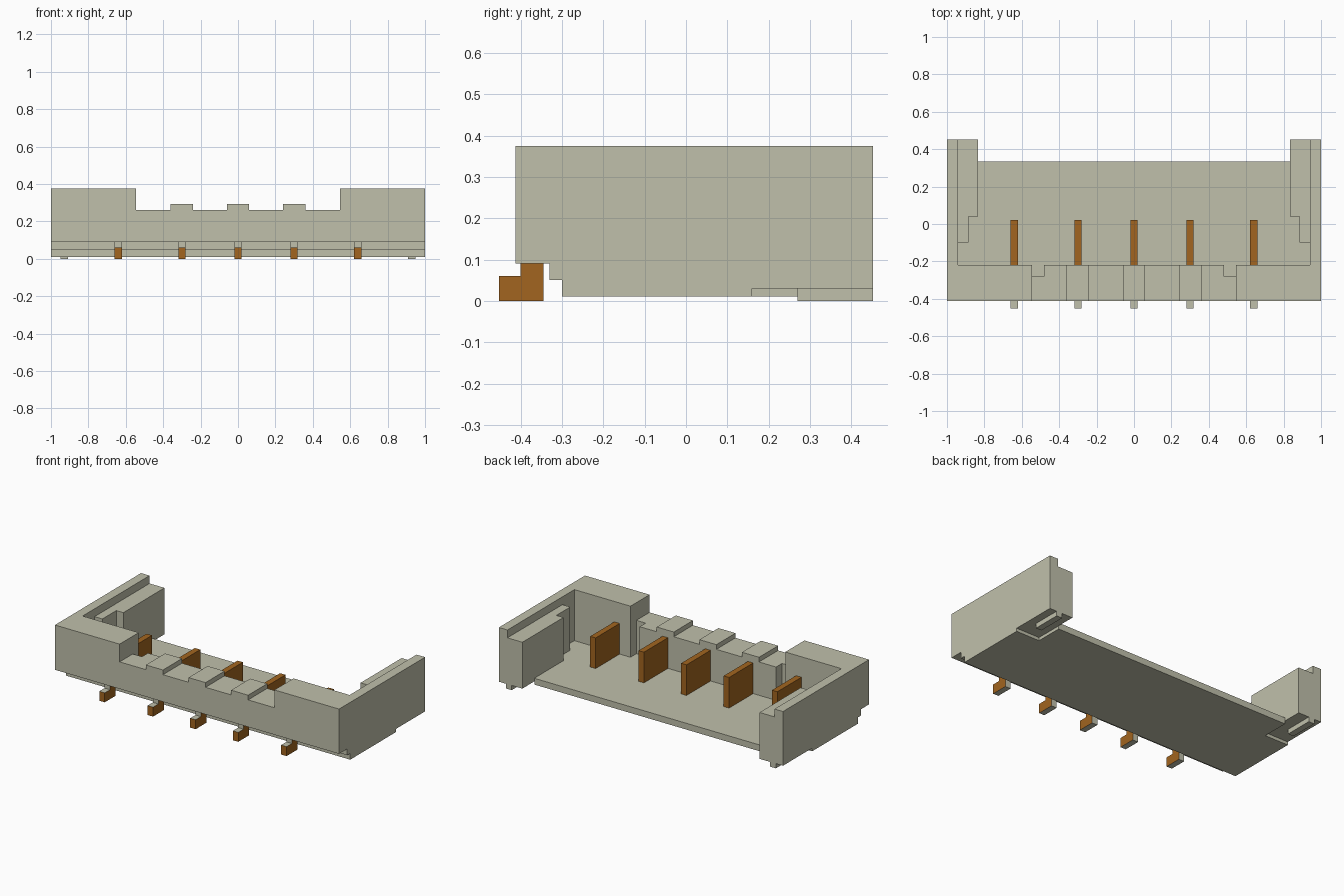
import bpy, bmesh
from mathutils import Vector

cube = bpy.data.objects.get("Cube")
if cube:
    bpy.data.objects.remove(cube, do_unlink=True)


def material(name, rgb):
    m = bpy.data.materials.new(name)
    m.diffuse_color = (*rgb, 1)
    m.use_nodes = True
    bsdf = next(n for n in m.node_tree.nodes if n.type == 'BSDF_PRINCIPLED')
    bsdf.inputs["Base Color"].default_value = (*rgb, 1)
    return m


PLASTIC = material("stone grey plastic", (0.53, 0.53, 0.41))
COPPER = material("copper brown metal", (0.36, 0.13, 0.014))


def prism(name, outline, axis, lo, hi, mats=(PLASTIC,), rule=None):
    """Extrude a 2D outline along an axis from lo to hi."""
    def place(a, b, c):
        return {'x': (c, a, b), 'y': (a, c, b), 'z': (a, b, c)}[axis]
    bm = bmesh.new()
    face = bm.faces.new([bm.verts.new(place(a, b, lo)) for a, b in outline])
    moved = bmesh.ops.extrude_face_region(bm, geom=[face])
    verts = [g for g in moved["geom"] if isinstance(g, bmesh.types.BMVert)]
    bmesh.ops.translate(bm, verts=verts, vec=Vector(place(0, 0, hi - lo)))
    bmesh.ops.recalc_face_normals(bm, faces=bm.faces)
    if rule:
        for f in bm.faces:
            f.material_index = rule(f)
    mesh = bpy.data.meshes.new(name)
    bm.to_mesh(mesh)
    bm.free()
    for m in mats:
        mesh.materials.append(m)
    ob = bpy.data.objects.new(name, mesh)
    bpy.context.scene.collection.objects.link(ob)
    return ob


def mirror_x(ob):
    ob.modifiers.new("mirror", 'MIRROR').use_axis[0] = True


def rect(a0, a1, b0, b1):
    return [(a0, b0), (a1, b0), (a1, b1), (a0, b1)]


BACK, FRONT, TOP, FLOOR = 0.453, -0.412, 0.375, 0.05

# Floor, narrowed at the rear to clear the foot recesses
half = [(1, -0.30), (1, 0.16), (0.835, 0.16), (0.835, 0.333)]
prism("floor", half + [(-x, y) for x, y in reversed(half)], 'z', 0.01, FLOOR)

# Stepped ledge under the front wall
prism("front_ledge", rect(-0.33, -0.28, FLOOR, 0.09), 'x', -1, 1)

# Front wall: high ends, low middle with three raised teeth
teeth = [(-0.30, 0.06), (0, 0.06), (0.30, 0.06)]


def wall_top(edge):
    pts = [(-edge, 0.262)]
    for c, w in teeth:
        pts += [(c - w, 0.262), (c - w, 0.292), (c + w, 0.292), (c + w, 0.262)]
    return pts + [(edge, 0.262)]


prism("front_wall", [(1, TOP), (1, 0.09), (-1, 0.09), (-1, TOP), (-0.545, TOP)]
      + wall_top(0.545) + [(0.545, TOP)], 'y', FRONT, -0.28)

# Inner layer of the wall, with a slot beside each high end
prism("front_wall_inner", [(0.48, FLOOR), (-0.48, FLOOR)] + wall_top(0.48),
      'y', -0.28, -0.22)
mirror_x(prism("wall_end_inner", rect(0.545, 1, FLOOR, TOP), 'y', -0.28, -0.22))

# Side arms, their lower inner guide blocks and the small feet
arm = [(-0.22, FLOOR), (0.16, FLOOR), (0.16, 0.03), (BACK, 0.03), (BACK, TOP), (-0.22, TOP)]
mirror_x(prism("side_arm", arm, 'x', 0.94, 1))
guide = [(0.94, -0.10), (0.885, -0.10), (0.885, 0.04), (0.835, 0.04), (0.835, 0.16), (0.94, 0.16)]
mirror_x(prism("guide_front", guide, 'z', FLOOR, 0.325))
mirror_x(prism("guide_rear", rect(0.835, 0.94, 0.16, BACK), 'z', 0.03, 0.325))
mirror_x(prism("foot", rect(0.27, BACK, 0, 0.03), 'x', 0.91, 0.95))

# Contacts: upright blade inside, stepped tail below the front wall
tail = [(-0.453, 0), (-0.345, 0), (-0.345, 0.09), (-0.40, 0.09), (-0.40, 0.06), (-0.453, 0.06)]


def tail_colour(f):
    front_tip = f.normal.y < -0.5 and f.calc_center_median().y < -0.44
    return 0 if abs(f.normal.x) > 0.5 or front_tip else 1


for i, x in enumerate((-0.64, -0.30, 0, 0.30, 0.64), 1):
    prism(f"contact_blade_{i}", rect(-0.22, 0.022, FLOOR, 0.245), 'x',
          x - 0.019, x + 0.019, (COPPER,))
    prism(f"contact_tail_{i}", tail, 'x', x - 0.019, x + 0.019,
          (COPPER, PLASTIC), tail_colour)
